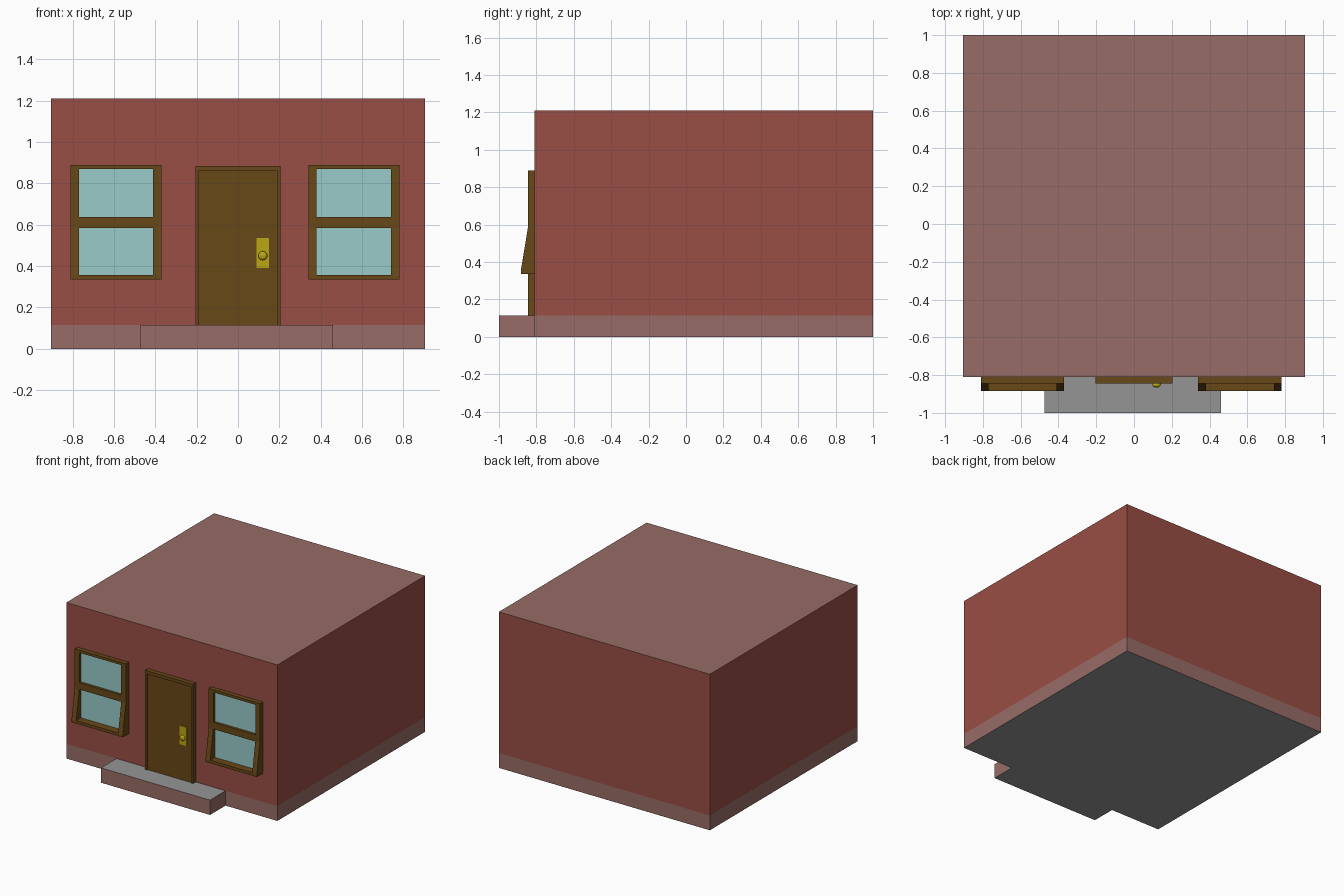
import bpy, bmesh
from mathutils import Vector

if "Cube" in bpy.data.objects:
    bpy.data.objects.remove(bpy.data.objects["Cube"])


def material(name, rgb):
    m = bpy.data.materials.new(name)
    m.diffuse_color = (*rgb, 1)
    m.use_nodes = True
    m.node_tree.nodes["Principled BSDF"].inputs["Base Color"].default_value = m.diffuse_color
    return m


BRICK = material("brick_red", (0.32, 0.077, 0.058))
PALE = material("pale_brick", (0.31, 0.15, 0.133))
WOOD = material("brown_wood", (0.138, 0.065, 0.009))
GLASS = material("window_glass", (0.32, 0.6, 0.585))
BRASS = material("brass", (0.5, 0.39, 0.006))

WALL = -0.81      # y of the front wall
FRONT = -0.845    # y of door and window frame fronts
BASE = 0.115      # height of foundation and step


def finish(name, bm, mats):
    bmesh.ops.recalc_face_normals(bm, faces=bm.faces)
    me = bpy.data.meshes.new(name)
    bm.to_mesh(me)
    bm.free()
    for m in mats:
        me.materials.append(m)
    ob = bpy.data.objects.new(name, me)
    bpy.context.collection.objects.link(ob)
    return ob


def add_prism(bm, points, move):
    """Extrude a closed outline along a vector."""
    face = bm.faces.new([bm.verts.new(p) for p in points])
    ext = bmesh.ops.extrude_face_region(bm, geom=[face], use_keep_orig=True)
    verts = [g for g in ext["geom"] if isinstance(g, bmesh.types.BMVert)]
    bmesh.ops.translate(bm, verts=verts, vec=Vector(move))


def add_box(bm, x0, x1, y0, y1, z0, z1):
    add_prism(bm, [(x0, y0, z0), (x1, y0, z0), (x1, y1, z0), (x0, y1, z0)],
              (0, 0, z1 - z0))


def box(name, dims, mat):
    bm = bmesh.new()
    add_box(bm, *dims)
    return finish(name, bm, [mat] if mat else [])


# Foundation with the step in one outline: grey underside, open top
bm = bmesh.new()
outline = [(-0.905, WALL), (-0.475, WALL), (-0.475, -1), (0.46, -1),
           (0.46, WALL), (0.905, WALL), (0.905, 1), (-0.905, 1)]
add_prism(bm, [(x, y, 0) for x, y in outline], (0, 0, BASE))
bm.normal_update()
top = [f for f in bm.faces if f.calc_center_median().z > BASE - 0.01]
bmesh.ops.delete(bm, geom=top, context='FACES_ONLY')
GREY = material("stone_grey", (0.3, 0.3, 0.3))
for f in bm.faces:
    f.material_index = 1 if f.calc_center_median().z < 0.01 else 0
finish("foundation", bm, [PALE, GREY])

# Step tread
bm = bmesh.new()
bm.faces.new([bm.verts.new((x, y, BASE)) for x, y in
              [(-0.475, -1), (0.46, -1), (0.46, WALL), (-0.475, WALL)]])
finish("step_tread", bm, [GREY])

# Brick walls with a flat pale roof
bm = bmesh.new()
add_box(bm, -0.905, 0.905, WALL, 1, BASE, 1.21)
for f in list(bm.faces):
    z = f.calc_center_median().z
    if z < BASE + 0.01:
        bmesh.ops.delete(bm, geom=[f], context='FACES_ONLY')
    elif z > 1.2:
        f.material_index = 1
finish("walls_and_roof", bm, [BRICK, PALE])

# Door surround and panel
bm = bmesh.new()
add_prism(bm, [(x, WALL, z) for x, z in
               [(-0.205, BASE), (-0.205, 0.885), (0.205, 0.885), (0.205, BASE),
                (0.19, BASE), (0.19, 0.86), (-0.19, 0.86), (-0.19, BASE)]],
          (0, FRONT - WALL, 0))
finish("door_frame", bm, [WOOD])
box("door_panel", (-0.19, 0.19, -0.837, WALL, BASE, 0.86), WOOD)

# Door plate and knob
box("door_plate", (0.09, 0.15, -0.843, -0.837, 0.39, 0.535), BRASS)
bpy.ops.mesh.primitive_uv_sphere_add(segments=20, ring_count=12, radius=0.022,
                                     location=(0.12, -0.852, 0.45))
knob = bpy.context.object
knob.name = "door_knob"
knob.scale.y = 0.65
knob.data.materials.append(BRASS)
bpy.ops.object.shade_smooth_by_angle()

# Windows: frame flares outward below the middle rail
LIP = -0.883
stile = [(WALL, 0.335), (LIP, 0.335), (LIP, 0.355), (FRONT, 0.585),
         (FRONT, 0.89), (WALL, 0.89)]
sill = [(WALL, 0.335), (LIP, 0.335), (LIP, 0.358), (WALL, 0.358)]
for side, x0 in (("left", -0.81), ("right", 0.34)):
    x1, w = x0 + 0.44, 0.04
    bm = bmesh.new()
    for a in (x0, x1 - w):
        add_prism(bm, [(a, y, z) for y, z in stile], (w, 0, 0))
    add_prism(bm, [(x0 + w, y, z) for y, z in sill], (x1 - x0 - 2 * w, 0, 0))
    for z0, z1 in ((0.585, 0.637), (0.87, 0.89)):
        add_box(bm, x0 + w, x1 - w, FRONT, WALL, z0, z1)
    finish(side + "_window_frame", bm, [WOOD])
    for part, z0, z1 in (("lower", 0.358, 0.585), ("upper", 0.637, 0.87)):
        box(f"{side}_{part}_glass", (x0 + w, x1 - w, -0.825, WALL, z0, z1), GLASS)
